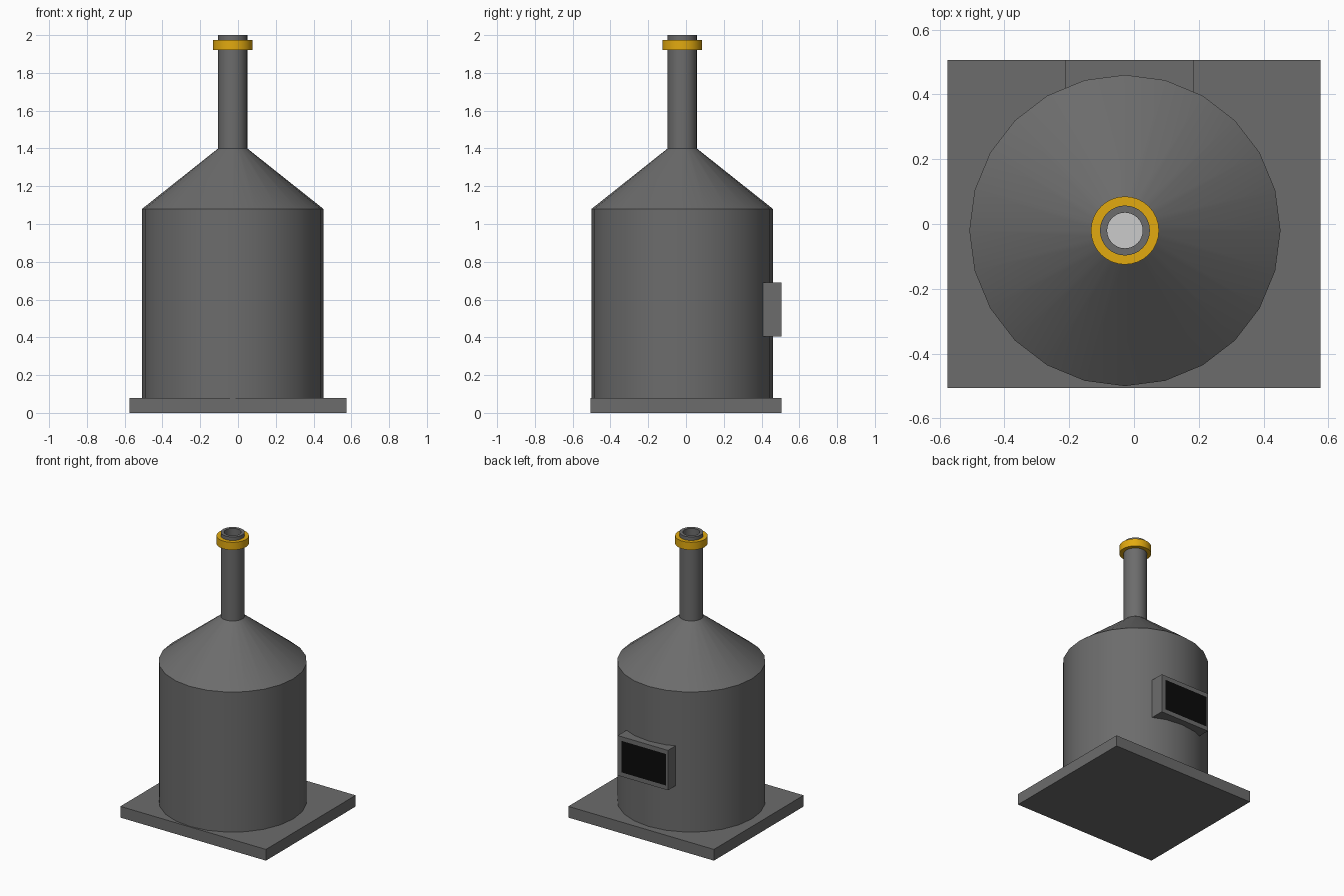
import bpy, bmesh
from math import cos, sin, tau

if "Cube" in bpy.data.objects:
    bpy.data.objects.remove(bpy.data.objects["Cube"])

CX, CY = -0.028, -0.02   # axis of the round parts


def material(name, rgb):
    m = bpy.data.materials.new(name)
    m.diffuse_color = (*rgb, 1)
    m.use_nodes = True
    m.node_tree.nodes["Principled BSDF"].inputs["Base Color"].default_value = m.diffuse_color
    return m


iron = material("iron", (0.15, 0.15, 0.15))
gold = material("gold", (0.76, 0.40, 0.005))
black = material("black", (0.003, 0.003, 0.003))


def add_object(name, bm, *mats):
    me = bpy.data.meshes.new(name)
    bm.to_mesh(me)
    bm.free()
    ob = bpy.data.objects.new(name, me)
    bpy.context.collection.objects.link(ob)
    for m in mats:
        me.materials.append(m)
    return ob


def lathe(name, profile, sides, *mats):
    """Revolve (radius, z) points around the vertical axis."""
    bm = bmesh.new()
    rings = []
    for r, z in profile:
        n = sides if r > 0 else 1
        rings.append([bm.verts.new((CX + r * cos(tau * i / sides),
                                    CY + r * sin(tau * i / sides), z)) for i in range(n)])
    for a, b in zip(rings, rings[1:]):
        for i in range(sides):
            j = i + 1
            corners = [a[i % len(a)], a[j % len(a)], b[j % len(b)], b[i % len(b)]]
            bm.faces.new(list(dict.fromkeys(corners)))
    ob = add_object(name, bm, *mats)
    bpy.ops.object.select_all(action='DESELECT')
    ob.select_set(True)
    bpy.context.view_layer.objects.active = ob
    bpy.ops.object.shade_smooth_by_angle()
    return ob


def box(lo, hi):
    bm = bmesh.new()
    bmesh.ops.create_cube(bm, size=1)
    for v in bm.verts:
        v.co = [hi[k] if v.co[k] > 0 else lo[k] for k in range(3)]
    return bm


# Square base plate
add_object("base_plate", box((-0.575, -0.506, 0), (0.575, 0.506, 0.08)), iron)

# Drum with conical hood
lathe("drum_and_hood", [(0, 0.08), (0.48, 0.08), (0.48, 1.08), (0.077, 1.4)], 24, iron)

# Hollow chimney with a pale floor inside
lathe("chimney", [(0.077, 1.4), (0.077, 2.0), (0.055, 2.0), (0.055, 1.4)], 32, iron)
lathe("chimney_floor", [(0.055, 1.4), (0, 1.4)], 32)

# Gold collar
lathe("chimney_collar", [(0.077, 1.92), (0.105, 1.92), (0.105, 1.975), (0.077, 1.975)], 32, gold)

# Fire door on the back, with a black opening inset in its face
bm = box((-0.212, 0.38, 0.405), (0.185, 0.506, 0.69))
bm.normal_update()
face = max(bm.faces, key=lambda f: f.calc_center_median().y)
bmesh.ops.inset_region(bm, faces=[face], thickness=0.02)
for v in face.verts:
    v.co.x = 0.155 if v.co.x > 0 else -0.198
    v.co.z = 0.66 if v.co.z > 0.55 else 0.435
face.material_index = 1
add_object("fire_door", bm, iron, black)
